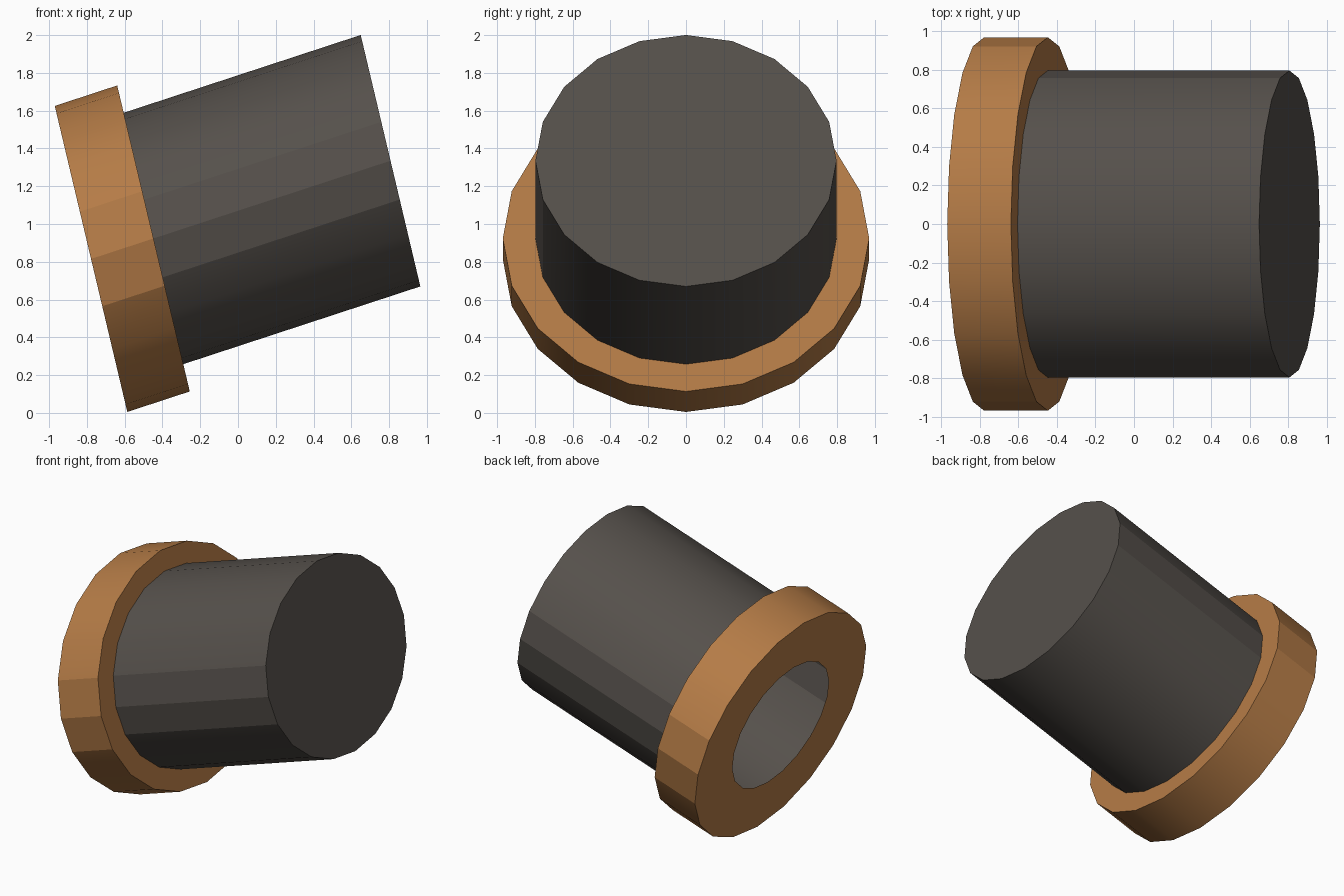
import bpy, bmesh, math
from mathutils import Vector

if "Cube" in bpy.data.objects:
    bpy.data.objects.remove(bpy.data.objects["Cube"])

SIDES = 20
BASE = Vector((-0.778, 0, 0.815))    # centre of the open end
AXIS = Vector((1.5855, 0, 0.52))     # open end to closed end
UP = Vector((-0.198, 0, 0.835))      # slanted cross-section direction
SIDE = Vector((0, 1, 0))
FLANGE = 0.2085                      # flange thickness as a share of the length


def material(name, rgb):
    m = bpy.data.materials.new(name)
    m.diffuse_color = (*rgb, 1)
    m.use_nodes = True
    m.node_tree.nodes["Principled BSDF"].inputs["Base Color"].default_value = m.diffuse_color
    return m


def turned(name, profile, mat, cap=False):
    """Sweep (radius, position) pairs round the slanted axis."""
    bm = bmesh.new()
    rings = []
    for r, t in profile:
        ring = []
        for i in range(SIDES):
            a = 2 * math.pi * i / SIDES
            ring.append(bm.verts.new(BASE + AXIS * t + UP * (r * math.cos(a)) + SIDE * (r * math.sin(a))))
        rings.append(ring)
    for lo, hi in zip(rings, rings[1:]):
        for i in range(SIDES):
            j = (i + 1) % SIDES
            bm.faces.new((lo[i], hi[i], hi[j], lo[j]))
    if cap:
        bm.faces.new(rings[-1][::-1])
    me = bpy.data.meshes.new(name)
    bm.to_mesh(me)
    bm.free()
    ob = bpy.data.objects.new(name, me)
    bpy.context.collection.objects.link(ob)
    me.materials.append(mat)
    bpy.ops.object.select_all(action='DESELECT')
    ob.select_set(True)
    bpy.context.view_layer.objects.active = ob
    bpy.ops.object.shade_smooth_by_angle(angle=math.radians(20))
    return ob


brown = material("warm brown", (0.46, 0.20, 0.062))
grey = material("dark grey", (0.092, 0.081, 0.071))

# Flange with a round opening at the back
turned("flange", [(0.546, 0), (0.97, 0), (0.97, FLANGE), (0.797, FLANGE)], brown)
# Hollow body, closed at the far end
turned("body", [(0.797, 0.002), (0.797, 1)], grey, cap=True)
